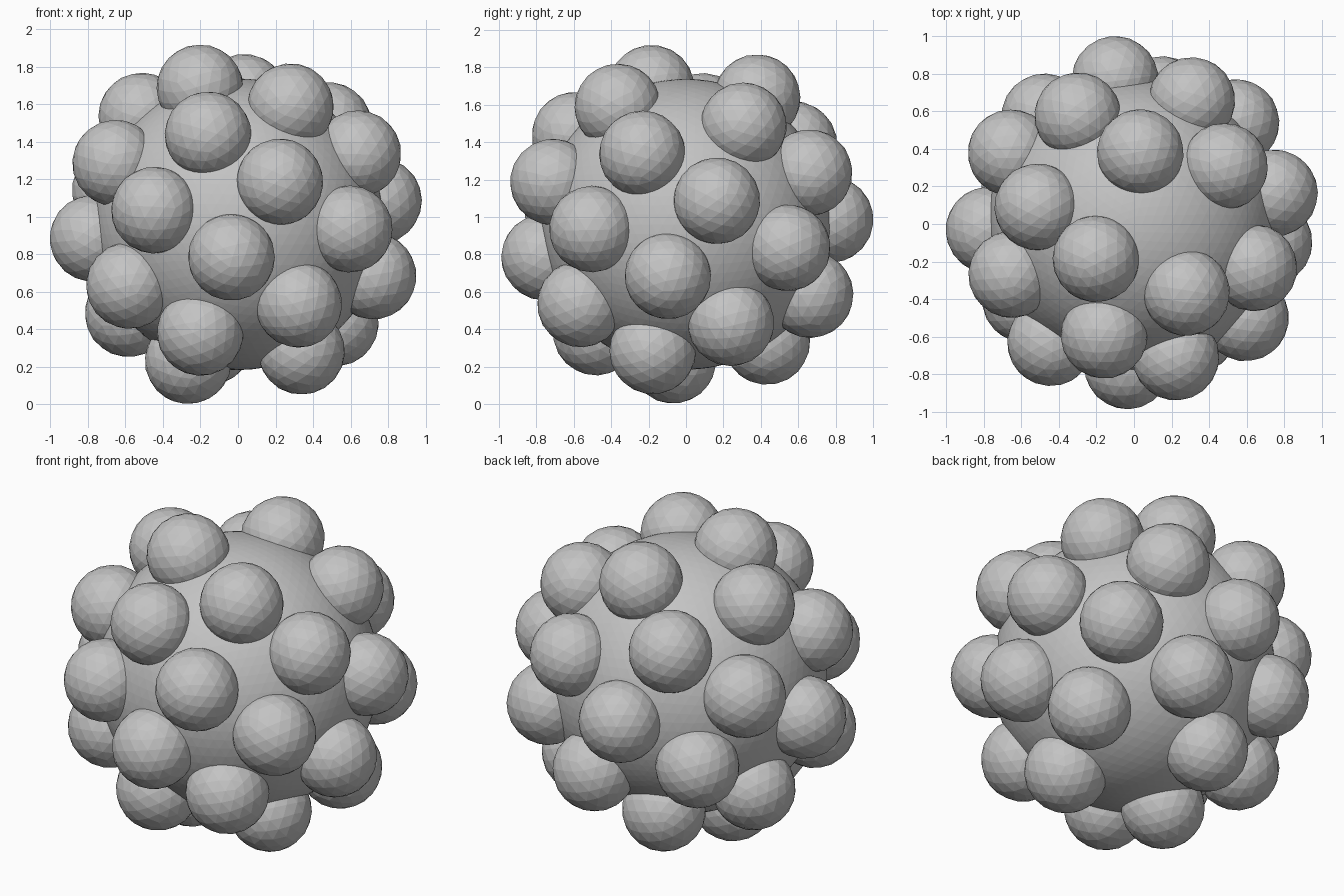
import bpy
import math
from mathutils import Vector

cube = bpy.data.objects.get("Cube")
if cube:
    bpy.data.objects.remove(cube, do_unlink=True)

CENTRE = Vector((0, 0, 0.961))
CORE_RADIUS = 0.777
BUMP_RADIUS = 0.232
POINTS = 32
GOLDEN_ANGLE = math.pi * (3 - math.sqrt(5))

# One plain grey for everything
grey = bpy.data.materials.new("plain_grey")
grey.use_nodes = True
colour = (0.55, 0.55, 0.55, 1)
grey.diffuse_color = colour
grey.node_tree.nodes["Principled BSDF"].inputs["Base Color"].default_value = colour


def ball(name, radius, location, detail):
    bpy.ops.mesh.primitive_ico_sphere_add(
        subdivisions=detail, radius=radius, location=location)
    obj = bpy.context.object
    obj.name = name
    obj.data.materials.append(grey)
    return obj


# Large central sphere
ball("core", CORE_RADIUS, CENTRE, 5)

# Bumps along a golden-angle spiral from top to bottom, with both poles left bare
for i in range(1, POINTS - 1):
    height = 1 - 2 * i / (POINTS - 1)
    ring = math.sqrt(1 - height * height)
    angle = -GOLDEN_ANGLE * i
    direction = Vector((ring * math.cos(angle), ring * math.sin(angle), height))
    bump = ball(f"bump_{i}", BUMP_RADIUS, CENTRE + direction * CORE_RADIUS, 3)
    bump.rotation_euler = direction.to_track_quat("Z", "Y").to_euler()
